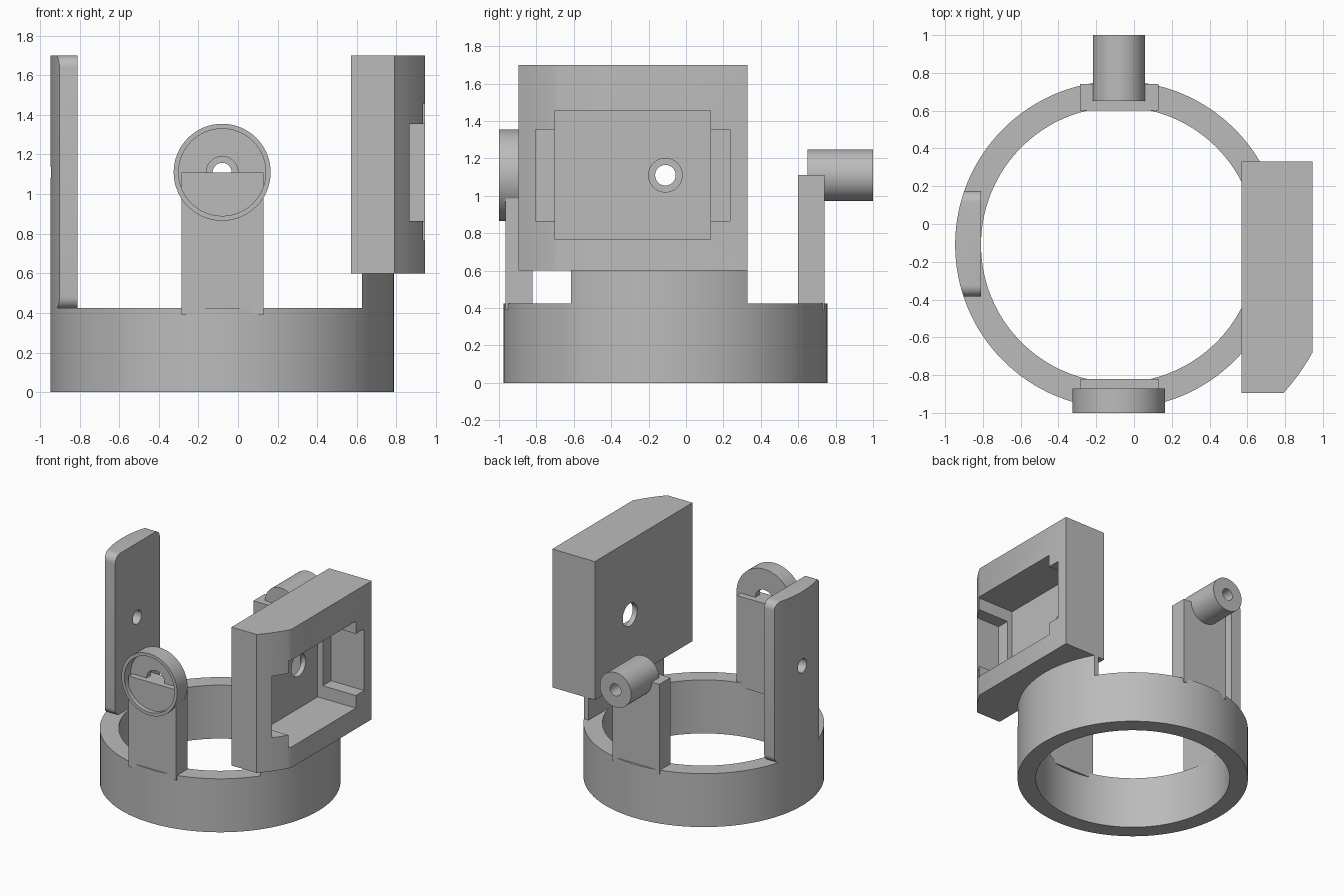
import bpy, bmesh, math
from mathutils import Matrix, Vector

if "Cube" in bpy.data.objects:
    bpy.data.objects.remove(bpy.data.objects["Cube"], do_unlink=True)

CX, CY = -0.08, -0.11        # ring axis
R_OUT, R_IN = 0.867, 0.73    # ring radii
RING_TOP, AXIS_Z = 0.425, 1.11

grey = bpy.data.materials.new("plain grey")
grey.use_nodes = True
grey.diffuse_color = (0.5, 0.5, 0.5, 1)
grey.node_tree.nodes["Principled BSDF"].inputs["Base Color"].default_value = (0.5, 0.5, 0.5, 1)


def finish(name, bm):
    mesh = bpy.data.meshes.new(name)
    bm.to_mesh(mesh)
    bm.free()
    mesh.materials.append(grey)
    obj = bpy.data.objects.new(name, mesh)
    bpy.context.collection.objects.link(obj)
    return obj


def block(name, x, y, z, round_x=0):
    """Box from ranges; round_x rounds the edges running along x."""
    bm = bmesh.new()
    bmesh.ops.create_cube(bm, size=1)
    for v in bm.verts:
        v.co = [r[0] if c < 0 else r[1] for c, r in zip(v.co, (x, y, z))]
    if round_x:
        edges = [e for e in bm.edges if abs(e.verts[0].co.x - e.verts[1].co.x) > 1e-4]
        bmesh.ops.bevel(bm, geom=edges, offset=round_x, segments=8, profile=0.5, affect='EDGES')
    return finish(name, bm)


def cylinder(name, axis, centre, radius, span, sides=64):
    """Cylinder along an axis; centre gives the other two coordinates."""
    bm = bmesh.new()
    bmesh.ops.create_cone(bm, cap_ends=True, segments=sides, radius1=radius,
                          radius2=radius, depth=span[1] - span[0])
    turn = {"x": Matrix.Rotation(math.pi / 2, 4, 'Y'),
            "y": Matrix.Rotation(math.pi / 2, 4, 'X'),
            "z": Matrix.Identity(4)}[axis]
    place = list(centre)
    place.insert("xyz".index(axis), sum(span) / 2)
    bm.transform(Matrix.Translation(Vector(place)) @ turn)
    return finish(name, bm)


def combine(obj, operation, *tools):
    """Apply booleans and discard the tools."""
    bpy.context.view_layer.objects.active = obj
    for tool in tools:
        mod = obj.modifiers.new("cut", 'BOOLEAN')
        mod.operation, mod.object, mod.solver = operation, tool, 'EXACT'
        bpy.ops.object.modifier_apply(modifier=mod.name)
        bpy.data.objects.remove(tool, do_unlink=True)
    return obj


def upright(radius, span):
    return cylinder("round_tool", "z", (CX, CY), radius, span, 128)


parts = []

# base ring
ring = cylinder("base_ring", "z", (CX, CY), R_OUT, (0, RING_TOP), 128)
parts.append(combine(ring, 'DIFFERENCE', upright(R_IN, (-1, 1))))

# raised ring segment carrying the housing
riser = block("housing_riser", (0.625, 1), (-0.9, 0.33), (0.40, 0.61))
combine(riser, 'INTERSECT', upright(R_OUT, (0, 1)))
parts.append(combine(riser, 'DIFFERENCE', upright(R_IN, (-1, 2))))

# housing with curved front corner, stepped pocket and sight hole
housing = block("side_housing", (0.57, 0.945), (-0.895, 0.33), (0.6, 1.7))
combine(housing, 'INTERSECT', upright(1.173, (0, 2)))
parts.append(combine(
    housing, 'DIFFERENCE',
    block("pocket", (0.61, 1.2), (-0.7, 0.13), (0.765, 1.455)),
    block("slot", (0.655, 1.3), (-0.805, 0.235), (0.865, 1.355)),
    cylinder("hole", "x", (CY, AXIS_Z), 0.09, (0.4, 0.8))))

# rounded upright plate on the opposite side
plate = block("side_plate", (-1.1, -0.81), (-0.385, 0.175), (0.42, 1.7), 0.06)
combine(plate, 'INTERSECT', upright(R_OUT, (0, 2)))
parts.append(combine(plate, 'DIFFERENCE',
                     cylinder("hole", "x", (CY, AXIS_Z), 0.055, (-1.2, -0.6))))

# front and back posts
for name, y in (("front_post", (-0.965, -0.82)), ("back_post", (0.6, 0.74))):
    parts.append(block(name, (-0.285, 0.13), y, (0.39, AXIS_Z)))

# recessed front cup
cup = cylinder("front_cup", "y", (CX, AXIS_Z), 0.245, (-1, -0.87))
parts.append(combine(
    cup, 'DIFFERENCE',
    cylinder("recess", "y", (CX, AXIS_Z), 0.22, (-1.2, -0.92)),
    cylinder("hole", "y", (CX, AXIS_Z), 0.08, (-1.1, -0.7))))

# back tube
tube = cylinder("back_tube", "y", (CX, AXIS_Z), 0.138, (0.65, 1))
parts.append(combine(tube, 'DIFFERENCE',
                     cylinder("hole", "y", (CX, AXIS_Z), 0.048, (0.5, 1.2))))

# smooth curves, keep sharp edges
bpy.ops.object.select_all(action='DESELECT')
for part in parts:
    part.select_set(True)
bpy.context.view_layer.objects.active = parts[0]
bpy.ops.object.shade_smooth_by_angle(angle=math.radians(30))
